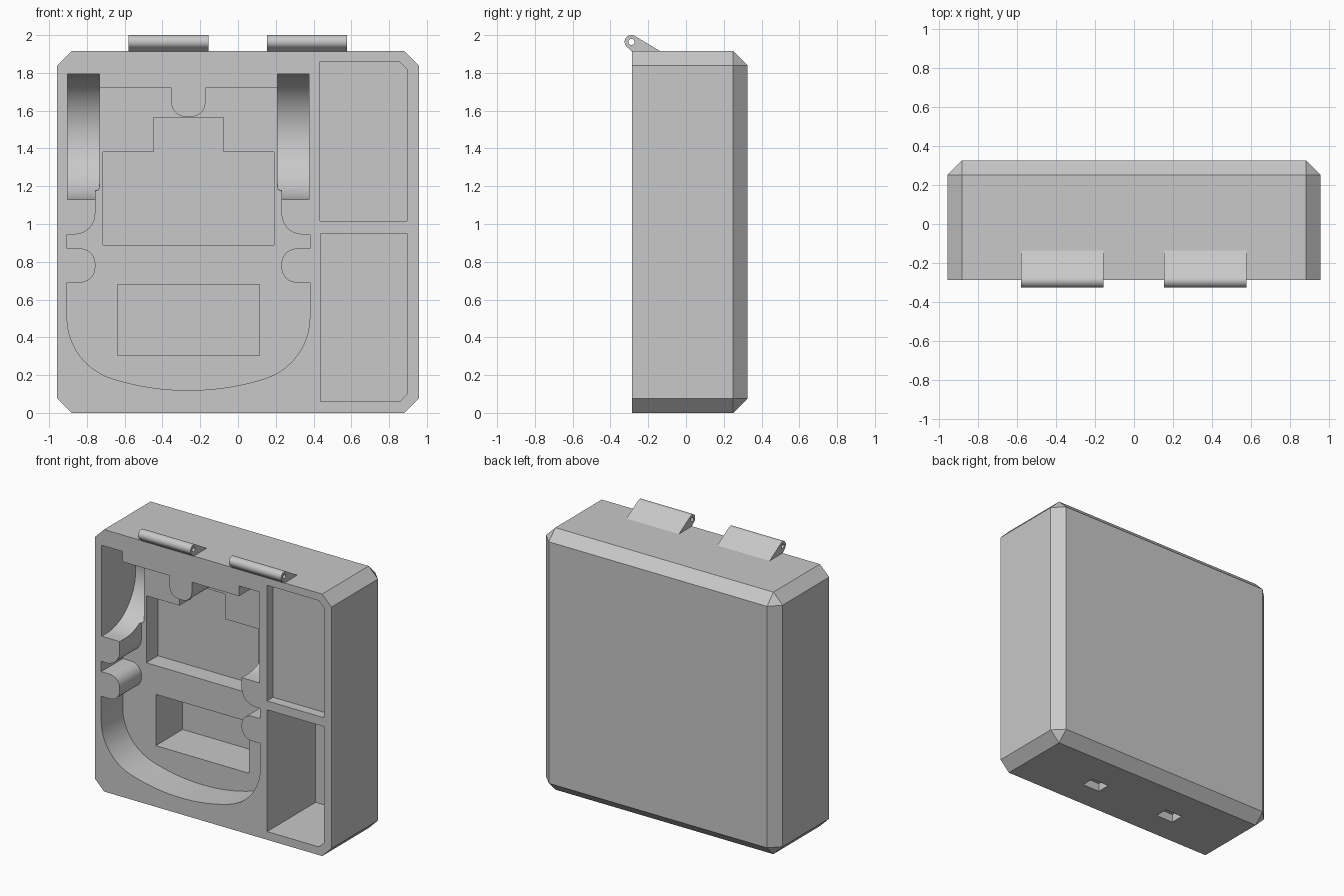
import bpy, bmesh, math
from mathutils import Vector

FRONT, BACK, HALF_W, TOP = -0.287, 0.325, 0.957, 1.915
MID = -0.2625                      # centre line of the main compartment

cube = bpy.data.objects.get("Cube")
if cube:
    bpy.data.objects.remove(cube, do_unlink=True)

grey = bpy.data.materials.new("plain grey")
grey.use_nodes = True
grey.diffuse_color = (0.58, 0.58, 0.58, 1)
grey.node_tree.nodes["Principled BSDF"].inputs["Base Color"].default_value = grey.diffuse_color


def finish(name, bm):
    bmesh.ops.remove_doubles(bm, verts=bm.verts, dist=1e-5)
    bmesh.ops.recalc_face_normals(bm, faces=bm.faces)
    mesh = bpy.data.meshes.new(name)
    bm.to_mesh(mesh)
    bm.free()
    mesh.materials.append(grey)
    obj = bpy.data.objects.new(name, mesh)
    bpy.context.scene.collection.objects.link(obj)
    return obj


def prism(name, outline, axis, lo, hi):
    """Extrude a 2D outline along x (outline is y,z), y (x,z) or z (x,y)."""
    place = {"x": lambda p, t: (t, p[0], p[1]),
             "y": lambda p, t: (p[0], t, p[1]),
             "z": lambda p, t: (p[0], p[1], t)}[axis]
    clean = [p for i, p in enumerate(outline)
             if math.dist(p, outline[i - 1]) > 1e-4]
    bm = bmesh.new()
    a, b = ([bm.verts.new(place(p, t)) for p in clean] for t in (lo, hi))
    bm.faces.new(a)
    bm.faces.new(b)
    for i in range(len(a)):
        bm.faces.new((a[i - 1], a[i], b[i], b[i - 1]))
    return finish(name, bm)


def rect(x0, x1, z0, z1):
    return [(x0, z0), (x1, z0), (x1, z1), (x0, z1)]


def arc(centre, radius, start, end, steps):
    angles = [math.radians(start + (end - start) * i / steps) for i in range(steps + 1)]
    return [(centre[0] + radius * math.cos(a), centre[1] + radius * math.sin(a)) for a in angles]


def rounded(corners, steps=10):
    """Replace each inner corner (x, z, trim) with an arc starting trim away from it."""
    pts = [corners[0][:2]]
    for before, here, after in zip(corners, corners[1:], corners[2:]):
        p, trim = Vector(here[:2]), here[2]
        if not trim:
            pts.append(tuple(p))
            continue
        u = (Vector(before[:2]) - p).normalized()
        v = (Vector(after[:2]) - p).normalized()
        centre = p + (u + v).normalized() * trim / math.cos(u.angle(v) / 2)
        a, b = p + u * trim - centre, p + v * trim - centre
        span = a.angle(b)
        for i in range(steps + 1):
            t = span * i / steps
            pts.append(tuple(centre + (a * math.sin(span - t) + b * math.sin(t)) / math.sin(span)))
    return pts + [corners[-1][:2]]


def cut(target, cutters):
    bpy.context.view_layer.objects.active = target
    for cutter in cutters:
        mod = target.modifiers.new("cut", "BOOLEAN")
        mod.operation, mod.solver, mod.object = "DIFFERENCE", "EXACT", cutter
        bpy.ops.object.modifier_apply(modifier=mod.name)
        bpy.data.objects.remove(cutter, do_unlink=True)


def smooth(obj):
    bpy.ops.object.select_all(action="DESELECT")
    obj.select_set(True)
    bpy.context.view_layer.objects.active = obj
    bpy.ops.object.shade_smooth_by_angle(angle=math.radians(25))


def pocket(outline, depth, start=-0.05):
    return prism("pocket_cutter", outline, "y", FRONT + start, FRONT + depth)


# Case body: box with all edges chamfered except around the front
body = prism("case_body", rect(-HALF_W, HALF_W, 0, TOP), "y", FRONT, BACK)
bm = bmesh.new()
bm.from_mesh(body.data)
edges = [e for e in bm.edges if max(v.co.y for v in e.verts) > 0]
bmesh.ops.bevel(bm, geom=edges, offset=0.075, offset_type="OFFSET", segments=1,
                affect="EDGES", profile=0.5)
bm.to_mesh(body.data)
bm.free()

# Main compartment: half outline mirrored about its centre line
half = rounded([
    (0, 1.568, 0), (0.09, 1.568, 0.075), (0.09, 1.72, 0), (0.473, 1.72, 0),
    (0.473, 1.178, 0.012), (0.493, 1.178, 0), (0.493, 0.945, 0.11),
    (0.643, 0.945, 0), (0.643, 0.87, 0), (0.493, 0.87, 0.08),
    (0.493, 0.69, 0.08), (0.643, 0.69, 0), (0.643, 0.253, 0.254),
    (0.2, 0.12, 0.195), (0, 0.12, 0)])
outline = [(MID + u, z) for u, z in half] + [(MID - u, z) for u, z in reversed(half)]
cutters = [pocket(outline, 0.25)]

# Stepped recess and deep box recess in the compartment floor
stepped = [(u, z) for u, z in ((0.453, 0.89), (0.453, 1.38), (0.185, 1.38), (0.185, 1.563))]
stepped = [(MID + u, z) for u, z in stepped] + [(MID - u, z) for u, z in reversed(stepped)]
cutters.append(pocket(stepped, 0.385, 0.2))
cutters.append(pocket(rect(MID - 0.376, MID + 0.376, 0.305, 0.68), 0.56, 0.2))

# Round-bottomed slots on both sides of the compartment
slot = [(FRONT - 0.05, 1.13)] + arc((FRONT + 0.06, 1.4625), 0.3325, -90, 90, 40) \
    + [(FRONT - 0.05, 1.795)]
for lo, hi in ((MID - 0.639, MID - 0.472), (MID + 0.472, MID + 0.639)):
    cutters.append(prism("slot_cutter", slot, "x", lo, hi))

# Side column: shallow upper tray and deep lower tray, each with one clipped corner
cutters.append(pocket([(0.435, 1.015), (0.895, 1.015), (0.895, 1.82),
                       (0.855, 1.86), (0.435, 1.86)], 0.07))
cutters.append(pocket([(0.437, 0.06), (0.855, 0.06), (0.895, 0.1),
                       (0.895, 0.95), (0.437, 0.95)], 0.56))

# Latch holes under the case
for x in (-0.345, 0.315):
    cutters.append(prism("latch_cutter", rect(x - 0.07, x + 0.07, -0.085, 0.015), "z", -0.05, 0.06))

cut(body, cutters)
smooth(body)

# Hinge knuckles on the top edge
pin = (-0.289, 1.964)
knuckle = arc(pin, 0.036, 60, 232, 24) + [(-0.286, 1.913), (-0.133, 1.913)]
for name, lo, hi in (("right_hinge", -0.58, -0.157), ("left_hinge", 0.153, 0.577)):
    hinge = prism(name, knuckle, "x", lo, hi)
    hole = prism("pin_cutter", arc(pin, 0.016, 0, 345, 23), "x", lo - 0.1, hi + 0.1)
    cut(hinge, [hole])
    smooth(hinge)
